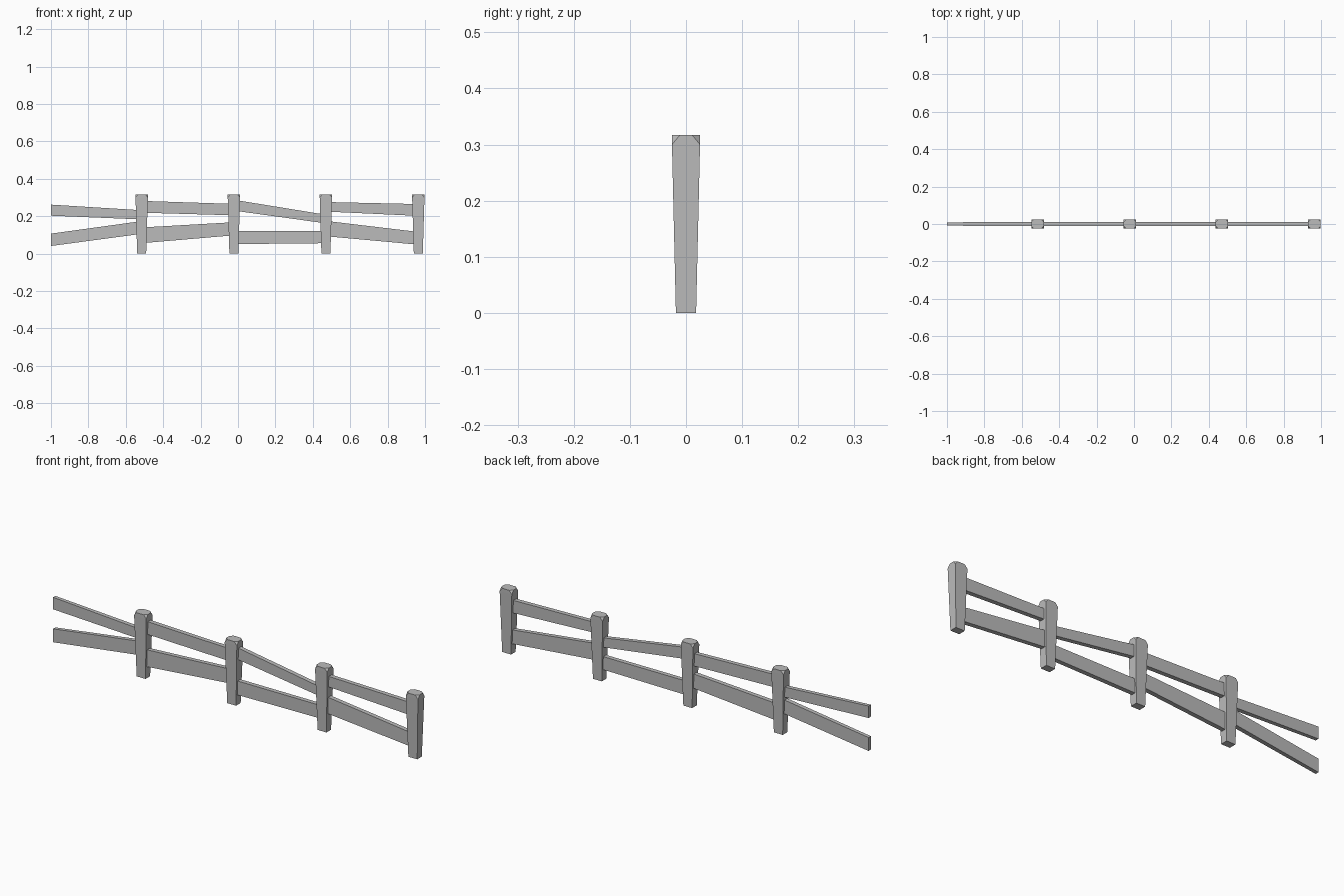
import bpy
import bmesh

cube = bpy.data.objects.get("Cube")
if cube:
    bpy.data.objects.remove(cube, do_unlink=True)

GREY = (0.5, 0.5, 0.5, 1)
mat = bpy.data.materials.new("weathered grey")
mat.use_nodes = True
mat.diffuse_color = GREY
mat.node_tree.nodes["Principled BSDF"].inputs["Base Color"].default_value = GREY


def hull_object(name, points):
    """Make a flat-faced convex solid around the points."""
    bm = bmesh.new()
    for p in points:
        bm.verts.new(p)
    bmesh.ops.convex_hull(bm, input=bm.verts[:])
    bmesh.ops.dissolve_limit(bm, angle_limit=0.01, verts=bm.verts[:], edges=bm.edges[:])
    bmesh.ops.recalc_face_normals(bm, faces=bm.faces[:])
    mesh = bpy.data.meshes.new(name)
    bm.to_mesh(mesh)
    bm.free()
    mesh.materials.append(mat)
    obj = bpy.data.objects.new(name, mesh)
    bpy.context.collection.objects.link(obj)


# Tapered posts with the four top corners cut off
POSTS = [-0.515, -0.022, 0.47, 0.964]
HEIGHT, SHOULDER, CUT = 0.317, 0.3, 0.014
for i, x in enumerate(POSTS):
    pts = []
    for sx in (-1, 1):
        for sy in (-1, 1):
            pts += [(x + sx * 0.024, sy * 0.018, 0),
                    (x + sx * 0.033, sy * 0.025, SHOULDER),
                    (x + sx * (0.033 - CUT), sy * 0.025, HEIGHT),
                    (x + sx * 0.033, sy * (0.025 - CUT), HEIGHT)]
    hull_object(f"post_{i + 1}", pts)

# Crooked rails: top and bottom height at the left end, then at the right end
RAILS = {
    "upper_rail": [(0.262, 0.203, 0.232, 0.183), (0.282, 0.219, 0.266, 0.205),
                   (0.288, 0.230, 0.208, 0.162), (0.276, 0.225, 0.265, 0.202)],
    "lower_rail": [(0.107, 0.041, 0.174, 0.106), (0.140, 0.056, 0.168, 0.098),
                   (0.120, 0.051, 0.120, 0.056), (0.175, 0.093, 0.116, 0.048)],
}
STOPS = [-1] + POSTS
for name, bays in RAILS.items():
    for i, (t0, b0, t1, b1) in enumerate(bays):
        ends = ((STOPS[i], t0, b0, 0.009 if i == 0 else 0.011),
                (STOPS[i + 1], t1, b1, 0.011))
        pts = [(x, s * half, z) for x, top, low, half in ends
               for z in (top, low) for s in (-1, 1)]
        hull_object(f"{name}_{i + 1}", pts)
